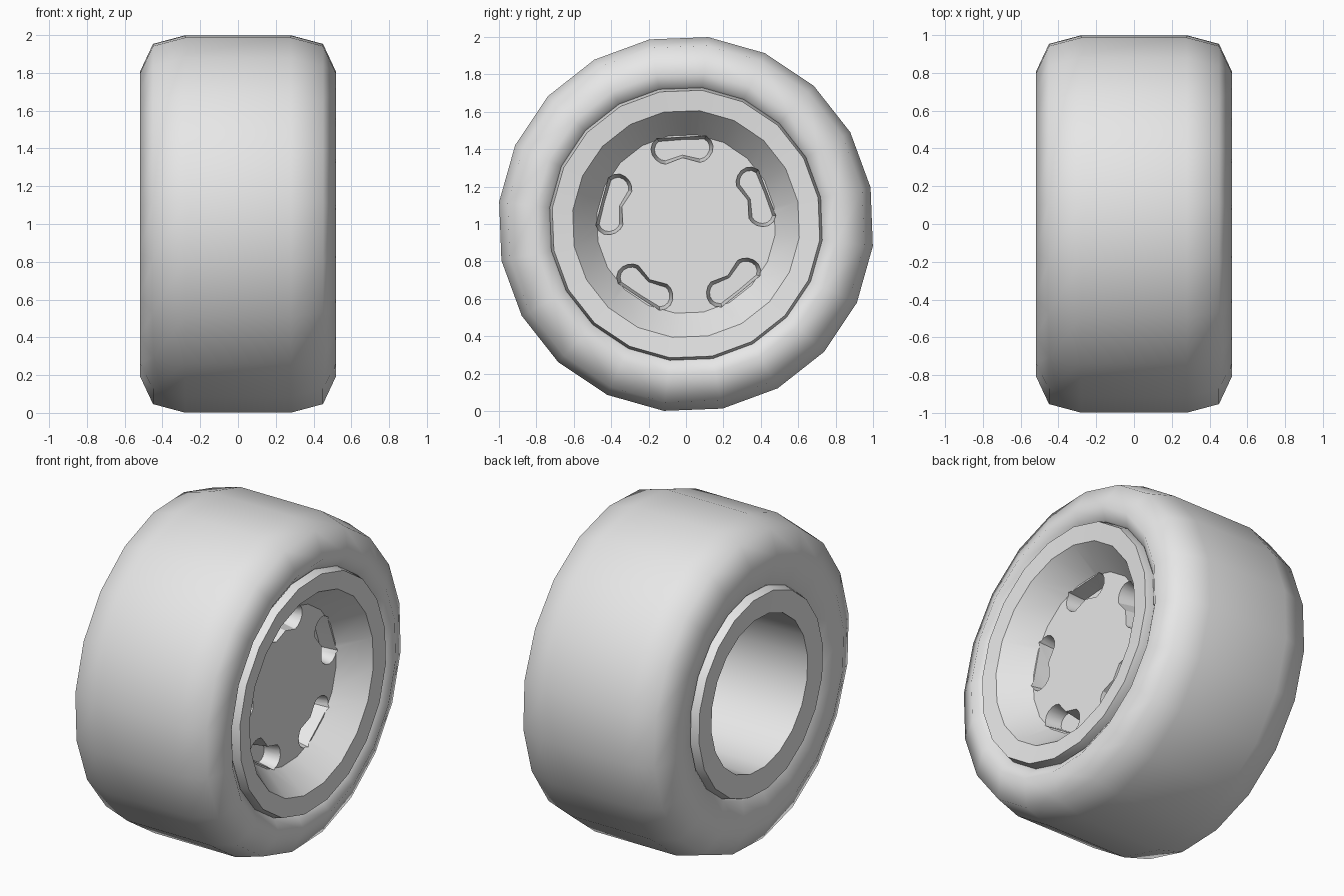
import bpy, bmesh
from math import cos, sin, radians, pi

SIDES = 20
PHASE = radians(11.2)

cube = bpy.data.objects.get("Cube")
if cube:
    bpy.data.objects.remove(cube, do_unlink=True)

grey = bpy.data.materials.new("plain grey")
grey.use_nodes = True
colour = (0.8, 0.8, 0.8, 1)
grey.diffuse_color = colour
grey.node_tree.nodes["Principled BSDF"].inputs["Base Color"].default_value = colour


def finish(name, bm):
    bmesh.ops.recalc_face_normals(bm, faces=bm.faces)
    mesh = bpy.data.meshes.new(name)
    bm.to_mesh(mesh)
    bm.free()
    mesh.materials.append(grey)
    obj = bpy.data.objects.new(name, mesh)
    bpy.context.collection.objects.link(obj)
    return obj


def activate(obj):
    bpy.ops.object.select_all(action='DESELECT')
    obj.select_set(True)
    bpy.context.view_layer.objects.active = obj


def skin(bm, loops, closed):
    """Bridge equal vertex loops; close into a ring or cap both ends."""
    count = len(loops[0])
    pairs = list(zip(loops, loops[1:]))
    if closed:
        pairs.append((loops[-1], loops[0]))
    else:
        bm.faces.new(loops[0])
        bm.faces.new(loops[-1])
    for a, b in pairs:
        for i in range(count):
            j = (i + 1) % count
            bm.faces.new((a[i], a[j], b[j], b[i]))


def lathe(name, profile, closed):
    """Turn (x, radius) points around the axle."""
    bm = bmesh.new()
    loops = []
    for x, r in profile:
        angles = [PHASE + 2 * pi * i / SIDES for i in range(SIDES)]
        loops.append([bm.verts.new((x, r * cos(t), 1 + r * sin(t))) for t in angles])
    skin(bm, loops, closed)
    return finish(name, bm)


# Tyre: flat tread, rounded shoulders, sidewalls dipping to the beads
tire = lathe("tire", [
    (0.45, 0.72), (0.475, 0.745), (0.52, 0.81), (0.45, 0.96), (0.28, 1.006),
    (-0.28, 1.006), (-0.45, 0.96), (-0.52, 0.81), (-0.475, 0.64), (-0.45, 0.61)], True)
activate(tire)
bpy.ops.object.shade_smooth()

# Rim: shallow dish on one side, deep open barrel on the other
rim = lathe("rim", [
    (0.34, 0.48), (0.505, 0.61), (0.515, 0.72), (0.46, 0.735),
    (-0.46, 0.63), (-0.515, 0.612), (-0.505, 0.475), (0.16, 0.46)], False)


def slot_outline(scale):
    """Waisted slot as (tangent, radius) offsets bent around the hub."""
    points = []
    for side in (1, -1):
        for k in range(7):
            a = radians(-75 + 25 * k)
            points.append((side * (0.095 + 0.07 * scale * cos(a)), side * 0.075 * scale * sin(a)))
        points.append((0, side * 0.055 * scale))
    return points


# Five tapered slot pockets around the disc
cutter_bm = bmesh.new()
for n in range(5):
    centre = radians(93 + 72 * n)
    loops = []
    for x, scale in ((0.24, 0.75), (0.34, 1.0), (0.42, 1.0)):
        loop = []
        for u, v in slot_outline(scale):
            t, r = centre - u / 0.41, 0.41 + v
            loop.append(cutter_bm.verts.new((x, r * cos(t), 1 + r * sin(t))))
        loops.append(loop)
    skin(cutter_bm, loops, False)
cutter = finish("slot_cutter", cutter_bm)
cutter.hide_render = True

activate(rim)
cut = rim.modifiers.new("slots", 'BOOLEAN')
cut.operation = 'DIFFERENCE'
cut.solver = 'EXACT'
cut.object = cutter
bpy.ops.object.modifier_apply(modifier=cut.name)
bpy.data.objects.remove(cutter, do_unlink=True)
bpy.ops.object.shade_smooth_by_angle(angle=radians(30))
